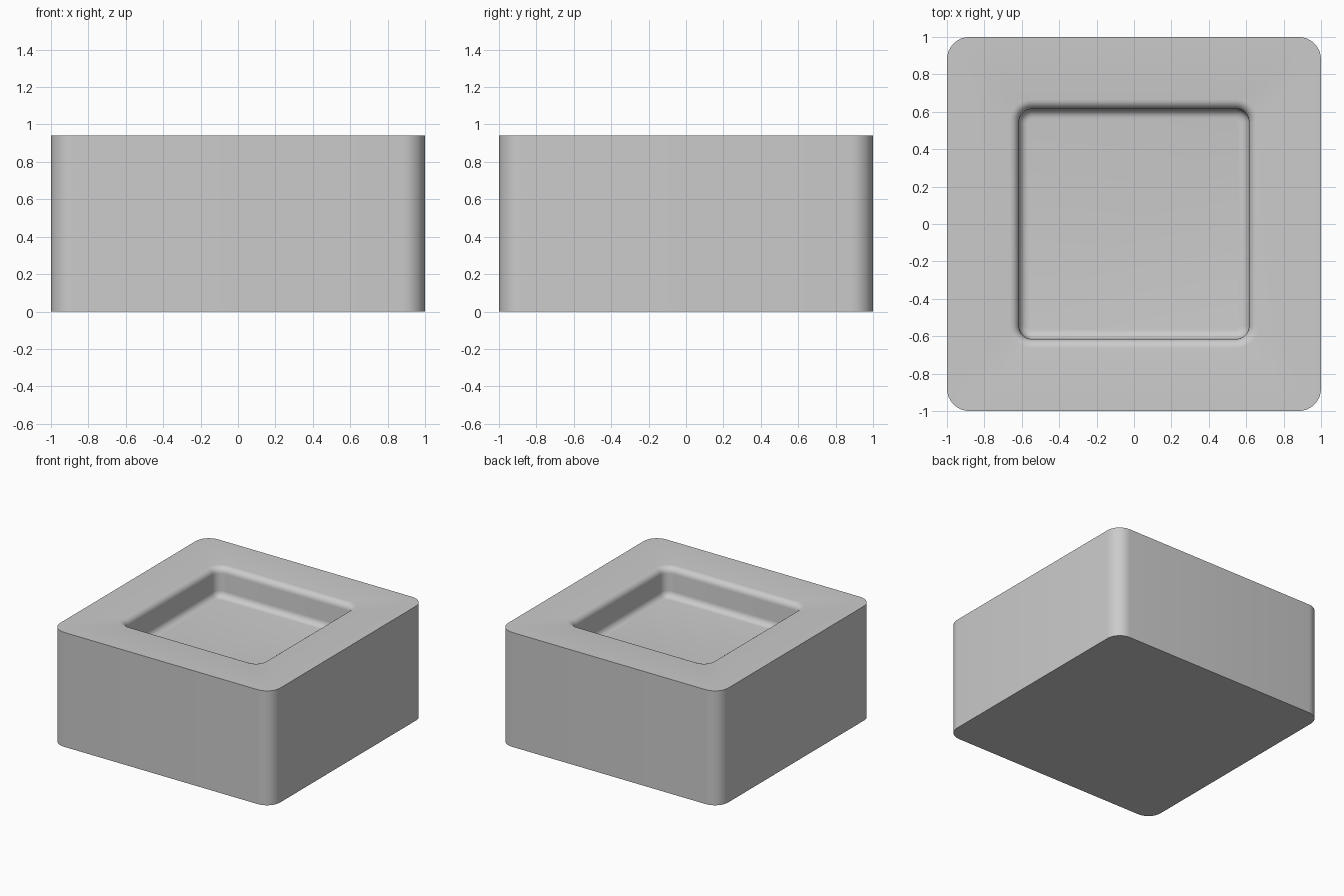
import bpy, bmesh
from math import cos, sin, pi, radians

if "Cube" in bpy.data.objects:
    bpy.data.objects.remove(bpy.data.objects["Cube"])

H, DEPTH = 0.94, 0.24      # block height, recess depth
WALL, R = 0.615, 0.05      # recess half width, fillet radius


def ring(bm, half, radius, z, seg=8):
    """Rounded square loop of vertices."""
    c = half - radius
    out = []
    for q, (sx, sy) in enumerate([(1, 1), (-1, 1), (-1, -1), (1, -1)]):
        for i in range(seg + 1):
            a = (q + i / seg) * pi / 2
            out.append(bm.verts.new((sx * c + radius * cos(a), sy * c + radius * sin(a), z)))
    return out


bm = bmesh.new()

# Outer wall, then the top rim, then the recess with filleted lip and floor edge
profile = [(1.0, 0.12, 0), (1.0, 0.12, H)]
N = 6
for i in range(N + 1):     # lip rolls over into the wall
    a = i / N * pi / 2
    off = R * (1 - sin(a))
    profile.append((WALL + off, 0.07 + off, H - R * (1 - cos(a))))
for i in range(N + 1):     # wall curves into the floor
    a = i / N * pi / 2
    off = R * (1 - cos(a))
    profile.append((WALL - off, 0.07 - off, H - DEPTH + R * (1 - sin(a))))

rings = [ring(bm, *p) for p in profile]
for lo, hi in zip(rings, rings[1:]):
    n = len(lo)
    for i in range(n):
        j = (i + 1) % n
        bm.faces.new((lo[i], lo[j], hi[j], hi[i]))
bm.faces.new(rings[0][::-1])   # underside
bm.faces.new(rings[-1])        # recess floor

mesh = bpy.data.meshes.new("recessed_block")
bm.to_mesh(mesh)
bm.free()
block = bpy.data.objects.new("recessed_block", mesh)
bpy.context.collection.objects.link(block)
bpy.context.view_layer.objects.active = block
block.select_set(True)
bpy.ops.object.shade_smooth_by_angle(angle=radians(30))
